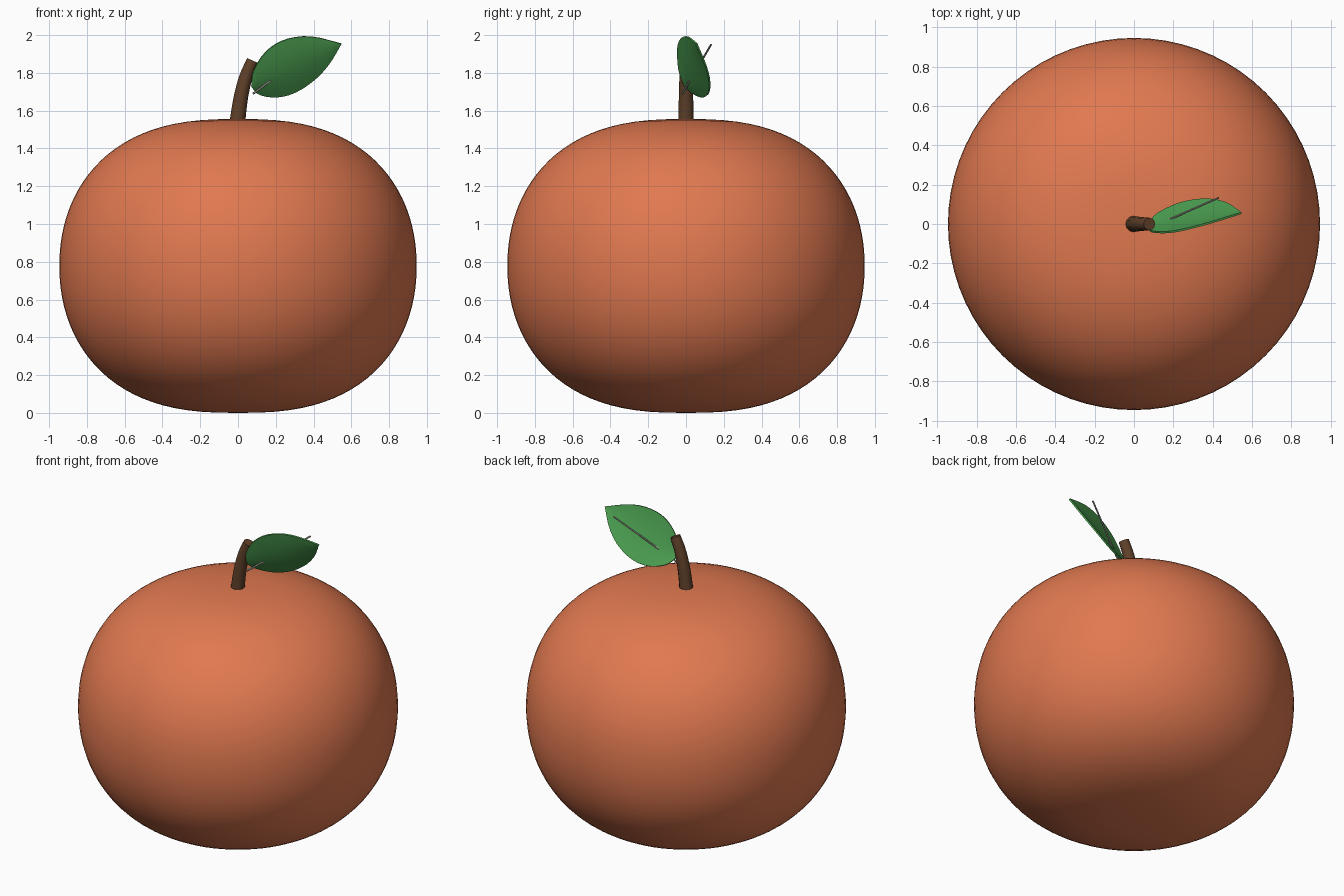
import bpy, bmesh, math
from mathutils import Vector

if "Cube" in bpy.data.objects:
    bpy.data.objects.remove(bpy.data.objects["Cube"])


def material(name, rgb):
    m = bpy.data.materials.new(name)
    m.diffuse_color = (*rgb, 1)
    m.use_nodes = True
    m.node_tree.nodes["Principled BSDF"].inputs["Base Color"].default_value = m.diffuse_color
    return m


ORANGE = material("orange skin", (0.75, 0.19, 0.08))
BROWN = material("brown bark", (0.115, 0.052, 0.022))
GREEN = material("leaf green", (0.07, 0.34, 0.08))
PALE = material("pale vein", (0.40, 0.42, 0.34))


def finish(bm, name, mat, angle=40):
    bmesh.ops.recalc_face_normals(bm, faces=bm.faces)
    me = bpy.data.meshes.new(name)
    bm.to_mesh(me)
    bm.free()
    me.materials.append(mat)
    for p in me.polygons:
        p.use_smooth = True
    me.set_sharp_from_angle(angle=math.radians(angle))
    ob = bpy.data.objects.new(name, me)
    bpy.context.collection.objects.link(ob)
    return ob


def spline(pts, n):
    """n + 1 points along a smooth curve through pts."""
    p = [Vector(q) for q in pts]
    p = [2 * p[0] - p[1]] + p + [2 * p[-1] - p[-2]]
    out = []
    for k in range(n + 1):
        s = k / n * (len(p) - 3)
        i = min(int(s), len(p) - 4)
        t = s - i
        a, b, c, d = p[i:i + 4]
        out.append(0.5 * (2 * b + (c - a) * t + (2 * a - 5 * b + 4 * c - d) * t * t
                          + (3 * b - a - 3 * c + d) * t ** 3))
    return out


def bridge(bm, rings, closed):
    for r0, r1 in zip(rings, rings[1:]):
        n = len(r0)
        for j in range(n if closed else n - 1):
            k = (j + 1) % n
            bm.faces.new((r0[j], r0[k], r1[k], r1[j]))


def tube(name, path, r0, r1, sides, mat):
    bm = bmesh.new()
    rings = []
    for i, c in enumerate(path):
        d = (path[min(i + 1, len(path) - 1)] - path[max(i - 1, 0)]).normalized()
        u = Vector((0, 1, 0)).cross(d).normalized()
        v = d.cross(u)
        r = r0 + (r1 - r0) * i / (len(path) - 1)
        rings.append([bm.verts.new(c + r * (u * math.cos(a) + v * math.sin(a)))
                      for a in (math.tau * j / sides for j in range(sides))])
    bridge(bm, rings, True)
    bm.faces.new(rings[0])
    bm.faces.new(rings[-1])
    return finish(bm, name, mat)


# Fruit body: flattened round profile, turned about z
R, H, STEPS, SIDES = 0.946, 0.778, 48, 72
bm = bmesh.new()
rings = []
for i in range(1, STEPS):
    t = math.pi * i / STEPS
    r = R * math.sin(t) ** (2 / 2.6)
    c = math.cos(t)
    z = H + H * math.copysign(abs(c) ** (2 / 2.1), c)
    rings.append([bm.verts.new((r * math.cos(a), r * math.sin(a), z))
                  for a in (math.tau * j / SIDES for j in range(SIDES))])
bridge(bm, rings, True)
for ring, z in ((rings[0], 2 * H), (rings[-1], 0)):
    pole = bm.verts.new((0, 0, z))
    for j in range(SIDES):
        bm.faces.new((ring[j], ring[(j + 1) % SIDES], pole))
finish(bm, "fruit_body", ORANGE)

# Stem: short bent, slightly tapered stalk
tube("stem", spline([(-0.002, 0, 1.55), (0.015, 0, 1.67), (0.042, 0, 1.78), (0.078, 0, 1.865)], 8),
     0.041, 0.032, 12, BROWN)

# Leaf: sheet between a lower and an upper edge, gently cupped
N, M = 16, 8
base, tip = (0.07, 0, 1.73), (0.545, 0.06, 1.957)
lower = spline([base, (0.11, 0.05, 1.69), (0.20, 0.098, 1.675), (0.30, 0.125, 1.70),
                (0.40, 0.128, 1.765), (0.48, 0.105, 1.85), tip], N)
upper = spline([base, (0.08, -0.03, 1.81), (0.13, -0.038, 1.895), (0.20, -0.034, 1.955),
                (0.29, -0.015, 1.988), (0.40, 0.015, 1.992), tip], N)
front = Vector((0.3, -0.86, -0.41)).normalized()
bm = bmesh.new()
rows = []
for i, (a, b) in enumerate(zip(lower, upper)):
    cup = 0.018 * math.sin(math.pi * i / N)
    rows.append([bm.verts.new(a.lerp(b, j / M) + front * cup * math.sin(math.pi * j / M))
                 for j in range(M + 1)])
bridge(bm, rows, False)
bmesh.ops.remove_doubles(bm, verts=bm.verts, dist=0.0005)
bmesh.ops.recalc_face_normals(bm, faces=bm.faces)
bmesh.ops.solidify(bm, geom=bm.faces[:], thickness=0.01)
finish(bm, "leaf", GREEN)

# Leaf vein: thin straight rod crossing the leaf
tube("leaf_vein", [Vector((0.08, -0.02, 1.69)), Vector((0.43, 0.133, 1.95))],
     0.006, 0.005, 6, PALE)
